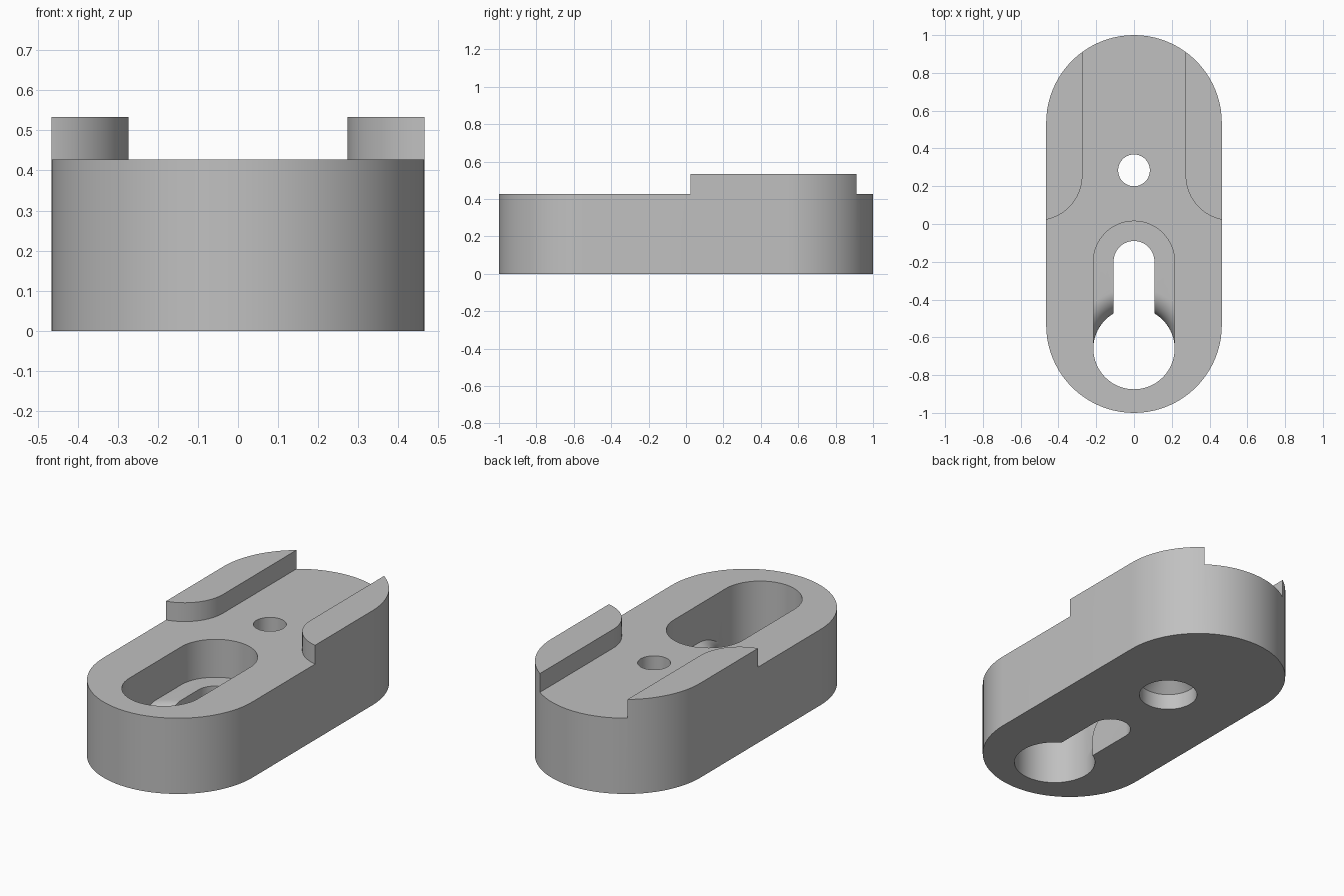
import bpy, bmesh, math

if "Cube" in bpy.data.objects:
    bpy.data.objects.remove(bpy.data.objects["Cube"])

grey = bpy.data.materials.new("plain grey")
grey.diffuse_color = (0.53, 0.53, 0.53, 1)
grey.use_nodes = True
grey.node_tree.nodes["Principled BSDF"].inputs["Base Color"].default_value = grey.diffuse_color


def finish(name, bm):
    bmesh.ops.recalc_face_normals(bm, faces=bm.faces)
    mesh = bpy.data.meshes.new(name)
    bm.to_mesh(mesh)
    bm.free()
    ob = bpy.data.objects.new(name, mesh)
    bpy.context.collection.objects.link(ob)
    mesh.materials.append(grey)
    return ob


def arc(cx, cy, r, a0, a1, n):
    return [(cx + r * math.cos(math.radians(a0 + (a1 - a0) * i / n)),
             cy + r * math.sin(math.radians(a0 + (a1 - a0) * i / n))) for i in range(n + 1)]


def prism(name, outline, z0, z1):
    bm = bmesh.new()
    face = bm.faces.new([bm.verts.new((x, y, z0)) for x, y in outline])
    top = bmesh.ops.extrude_face_region(bm, geom=[face])["geom"]
    bmesh.ops.translate(bm, vec=(0, 0, z1 - z0),
                        verts=[v for v in top if isinstance(v, bmesh.types.BMVert)])
    return finish(name, bm)


def stadium(r, y0, y1, n=40):
    return arc(0, y1, r, 0, 180, n) + arc(0, y0, r, 180, 360, n)


def lathe(name, profile, cy, n=80):
    # revolve (radius, height) points around a vertical axis at y = cy
    bm = bmesh.new()
    rings = [[bm.verts.new((x, y, z)) for x, y in arc(0, cy, r, 0, 360, n)[:-1]] for r, z in profile]
    for a, b in zip(rings, rings[1:]):
        for i in range(n):
            j = (i + 1) % n
            bm.faces.new((a[i], a[j], b[j], b[i]))
    bm.faces.new(rings[0])
    bm.faces.new(rings[-1])
    return finish(name, bm)


def boolean(ob, other, operation):
    mod = ob.modifiers.new("cut", "BOOLEAN")
    mod.object, mod.operation, mod.solver = other, operation, "EXACT"
    bpy.context.view_layer.objects.active = ob
    bpy.ops.object.modifier_apply(modifier=mod.name)
    bpy.data.objects.remove(other)


TOP, RAIL, FLOOR, FILLET = 0.427, 0.533, 0.213, 0.107

# rounded block at full rail height
body = prism("bracket_body", stadium(0.465, -0.535, 0.535), 0, RAIL)

# channel that leaves the two side rails standing
side = [(0.273, 2)] + arc(0.513, 0.258, 0.24, 180, 270, 20) + [(1, 0.018), (1, -2)]
channel = prism("channel_cutter", side + [(-x, y) for x, y in reversed(side)], TOP, 1)
boolean(body, channel, "DIFFERENCE")

# keyhole pocket: long recess whose floor rolls over into the round opening
roll = [(0.2153 + FILLET - r, FLOOR - FILLET + z) for r, z in arc(0, 0, FILLET, 0, 90, 12)]
# arc runs from the opening wall up to the recess floor
pocket = lathe("pocket_cutter", [(0.2153, -0.1)] + roll + [(1.2, FLOOR), (1.2, 0.8)], -0.66)
boolean(pocket, prism("pocket_outline", stadium(0.215, -0.66, -0.2), -0.05, 0.7), "INTERSECT")
boolean(body, pocket, "DIFFERENCE")
boolean(body, prism("slot_cutter", stadium(0.108, -0.6, -0.198), -0.2, 0.9), "DIFFERENCE")

# screw hole, countersunk from below
screw = lathe("screw_cutter", [(0.154, -0.1), (0.154, 0.09), (0.084, 0.16), (0.084, 0.8)], 0.284)
boolean(body, screw, "DIFFERENCE")

# smooth walls with crisp edges
bpy.ops.object.select_all(action="DESELECT")
body.select_set(True)
bpy.context.view_layer.objects.active = body
bpy.ops.object.shade_smooth_by_angle(angle=math.radians(30))
